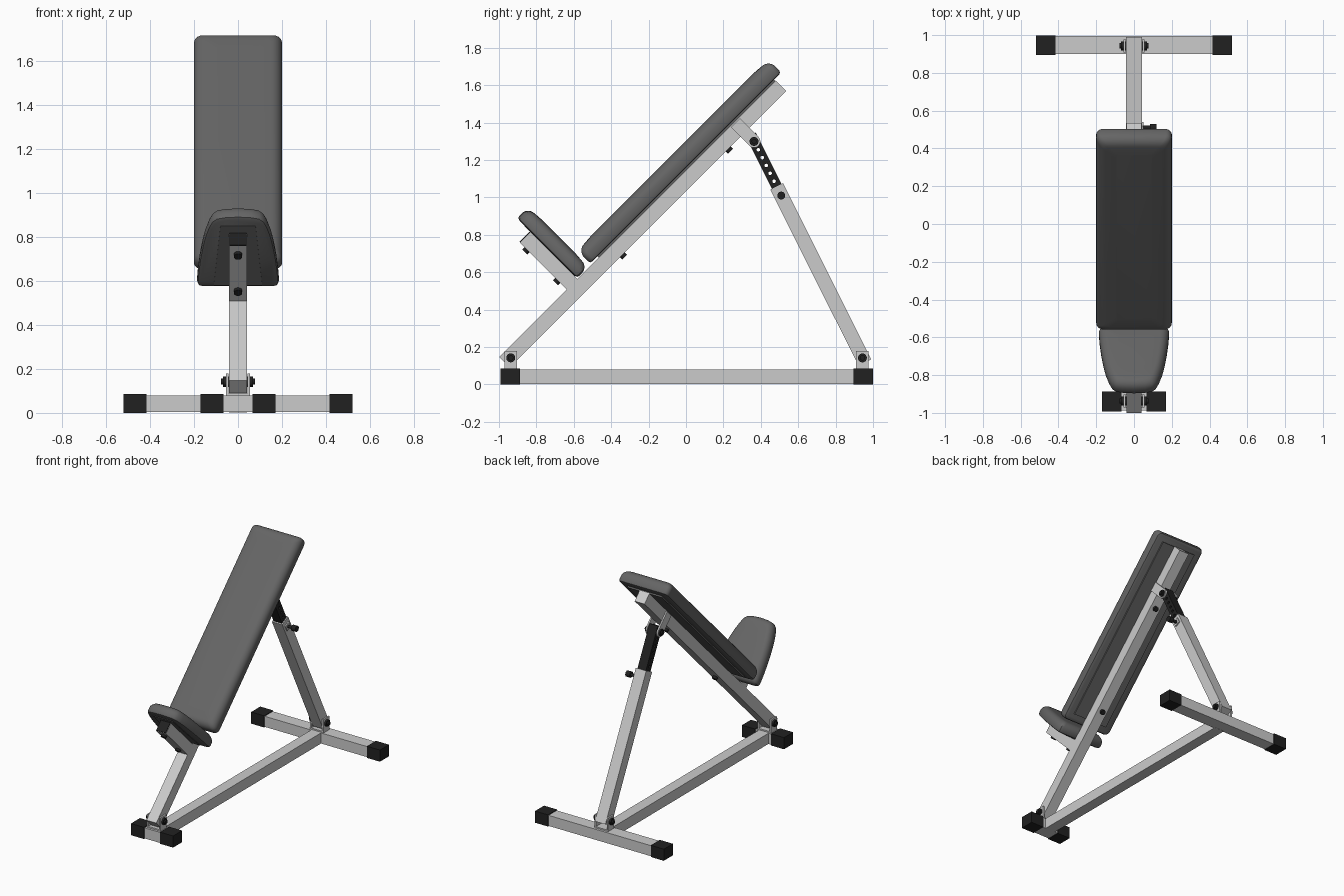
import bpy, bmesh, math
from mathutils import Matrix, Vector

if "Cube" in bpy.data.objects:
    bpy.data.objects.remove(bpy.data.objects["Cube"])

I = Matrix.Identity(4)
def rotx(deg): return Matrix.Rotation(math.radians(deg), 4, 'X')
# Frames: inclined frame (y along beam), seat frame (y along seat, z out of it), rear strut (z along it)
INCLINE = Matrix.Translation((0, -.545, .545)) @ rotx(45)
SEAT = INCLINE @ rotx(90) @ Matrix.Rotation(math.pi, 4, 'Y')
STRUT = Matrix.Translation((0, .945, .14)) @ rotx(26.6)

def material(name, v):
    m = bpy.data.materials.new(name)
    m.diffuse_color = (v, v, v, 1)
    m.use_nodes = True
    m.node_tree.nodes["Principled BSDF"].inputs["Base Color"].default_value = m.diffuse_color
    return m
BLACK = material("black", .015)
PADDING = material("padding", .13)

def finish(bm, name, frame, mat=None, smooth=False):
    bmesh.ops.recalc_face_normals(bm, faces=bm.faces)
    bm.transform(frame)
    me = bpy.data.meshes.new(name)
    bm.to_mesh(me)
    bm.free()
    ob = bpy.data.objects.new(name, me)
    bpy.context.collection.objects.link(ob)
    if mat:
        me.materials.append(mat)
    if smooth:
        bpy.ops.object.select_all(action='DESELECT')
        ob.select_set(True)
        bpy.context.view_layer.objects.active = ob
        bpy.ops.object.shade_smooth_by_angle(angle=math.radians(40))
    return ob

def box(name, x, y, z, frame=I, mat=None):
    bm = bmesh.new()
    lo, hi = Vector((x[0], y[0], z[0])), Vector((x[1], y[1], z[1]))
    size = hi - lo
    bmesh.ops.create_cube(bm, size=1, matrix=Matrix.Translation((lo + hi) / 2) @ Matrix.Diagonal((*size, 1)))
    return finish(bm, name, frame, mat)

def add_cyl(bm, a, b, r, seg=20):
    a, b = Vector(a), Vector(b)
    d = b - a
    m = Matrix.Translation((a + b) / 2) @ d.to_track_quat('Z', 'Y').to_matrix().to_4x4()
    bmesh.ops.create_cone(bm, cap_ends=True, segments=seg, radius1=r, radius2=r, depth=d.length, matrix=m)

def rods(name, parts, frame=I):
    bm = bmesh.new()
    for a, b, r in parts:
        add_cyl(bm, a, b, r)
    return finish(bm, name, frame, BLACK, True)

def prism(name, outline, h0, h1, frame, mat=None, axis='Z'):
    bm = bmesh.new()
    place = (lambda p, h: (p[0], p[1], h)) if axis == 'Z' else (lambda p, h: (h, p[0], p[1]))
    f = bm.faces.new([bm.verts.new(place(p, h0)) for p in outline])
    top = bmesh.ops.extrude_face_region(bm, geom=[f])
    move = Vector(place((0, 0), h1 - h0))
    bmesh.ops.translate(bm, vec=move, verts=[v for v in top['geom'] if isinstance(v, bmesh.types.BMVert)])
    return finish(bm, name, frame, mat)

def pad(name, outline, base, thick, r, frame):
    # stacked rings: small rounding below, large soft rounding above
    cx = [p[0] for p in outline]
    cy = [p[1] for p in outline]
    hx, hy = (max(cx) - min(cx)) / 2, (max(cy) - min(cy)) / 2
    mid = (max(cy) + min(cy)) / 2
    prof = [(.018, 0), (.005, .005), (0, .018)]
    for i in range(8):
        a = math.pi / 2 * i / 7
        prof.append((r * (1 - math.cos(a)), thick - .004 - r + r * math.sin(a)))
    prof.append((r + .05, thick))
    bm = bmesh.new()
    rings = []
    for d, h in prof:
        rings.append([bm.verts.new((x * (hx - d) / hx, mid + (y - mid) * (hy - d) / hy, base + h)) for x, y in outline])
    n = len(outline)
    for a, b in zip(rings, rings[1:]):
        for i in range(n):
            bm.faces.new((a[i], a[(i + 1) % n], b[(i + 1) % n], b[i]))
    bm.faces.new(rings[0])
    bm.faces.new(rings[-1])
    return finish(bm, name, frame, PADDING, True)

def round_rect(hx, y0, y1, r):
    pts = []
    for k, (x, y) in enumerate([(hx - r, y1 - r), (r - hx, y1 - r), (r - hx, y0 + r), (hx - r, y0 + r)]):
        for i in range(6):
            a = math.pi / 2 * (k + i / 5)
            pts.append((x + r * math.cos(a), y + r * math.sin(a)))
    return pts

# Base frame with capped cross feet
box("base_beam", (-.04, .04), (-.9, .91), (.002, .08))
for end, y, reach in (("front", -.94, .17), ("rear", .947, .52)):
    box(end + "_foot_bar", (-reach + .03, reach - .03), (y - .047, y + .047), (.003, .08))
    for s, side in ((-1, "left"), (1, "right")):
        xs = sorted((s * reach, s * (reach - .105)))
        box(f"{end}_{side}_foot_cap", xs, (y - .052, y + .052), (0, .085), mat=BLACK)

# Pivot brackets on the base
for end, y in (("front", -.937), ("rear", .943)):
    box(end + "_bracket_base", (-.055, .055), (y - .034, y + .034), (.08, .09))
    for s, side in ((-1, "left"), (1, "right")):
        box(f"{end}_{side}_bracket", sorted((s * .044, s * .055)), (y - .034, y + .034), (.08, .178))
    rods(end + "_pivot_bolt", [((-.078, y, .142), (.078, y, .142), .014),
                               ((-.068, y, .142), (.068, y, .142), .024)])

# Inclined main beam and back pad
box("main_beam", (-.04, .04), (-.603, 1.488), (-.04, .04), INCLINE)
box("back_board", (-.14, .14), (.15, 1.485), (.038, .056), INCLINE, PADDING)
pad("back_pad", round_rect(.2, .095, 1.54, .03), .048, .102, .052, INCLINE)
for i, u in enumerate((.25, 1.05)):
    rods(f"back_pad_bolt_{i + 1}", [((0, u, -.058), (0, u, -.03), .018)], INCLINE)

# Seat post, board and tapered pad
box("seat_post", (-.04, .04), (.03, .392), (-.092, -.012), SEAT)
box("seat_post_plug", (-.038, .038), (.39, .398), (-.09, -.014), SEAT, BLACK)
prism("seat_board", [(-.11, .06), (.11, .06), (.08, .44), (-.08, .44)], -.013, .005, SEAT, PADDING)
half = [(.165, .043), (.18, .05), (.186, .07), (.182, .14), (.174, .22), (.163, .3), (.15, .37),
        (.133, .43), (.118, .465), (.098, .484), (.06, .493)]
pad("seat_pad", half + [(0, .497)] + [(-x, y) for x, y in reversed(half)], -.01, .088, .048, SEAT)
for i, v in enumerate((.107, .34)):
    rods(f"seat_bolt_{i + 1}", [((0, v, -.108), (0, v, -.08), .019)], SEAT)

# Upper bracket plates with rounded ends, holding the strut
arc = [(1.176 + .034 * math.cos(a), -.109 + .034 * math.sin(a))
       for a in (math.pi + math.pi * i / 10 for i in range(11))]
for s, side in ((-1, "left"), (1, "right")):
    prism(side + "_upper_bracket", arc + [(1.21, .032), (1.142, .032)], s * .039, s * .05, INCLINE, axis='X')
rods("upper_pivot_bolt", [((-.07, 1.176, -.109), (.07, 1.176, -.109), .013),
                          ((-.06, 1.176, -.109), (.06, 1.176, -.109), .024)], INCLINE)

# Telescopic rear strut with adjustment holes
box("rear_strut", (-.042, .042), (-.038, .038), (-.025, 1.028), STRUT)
inner = box("strut_slider", (-.034, .034), (-.029, .029), (.9, 1.335), STRUT, BLACK)
cut = rods("hole_cutter", [((-.1, 0, 1.059 + .047 * i), (.1, 0, 1.059 + .047 * i), .0095) for i in range(5)], STRUT)
cut.hide_render = True
mod = inner.modifiers.new("holes", 'BOOLEAN')
mod.operation, mod.object, mod.solver = 'DIFFERENCE', cut, 'EXACT'
bpy.context.view_layer.objects.active = inner
bpy.ops.object.modifier_apply(modifier="holes")
bpy.data.objects.remove(cut)

# Adjustment knob
box("knob_collar", (.04, .05), (-.022, .022), (.95, .996), STRUT)
rods("adjustment_knob", [((.03, 0, .973), (.1, 0, .973), .011),
                         ((.085, 0, .973), (.12, 0, .973), .021)], STRUT)
